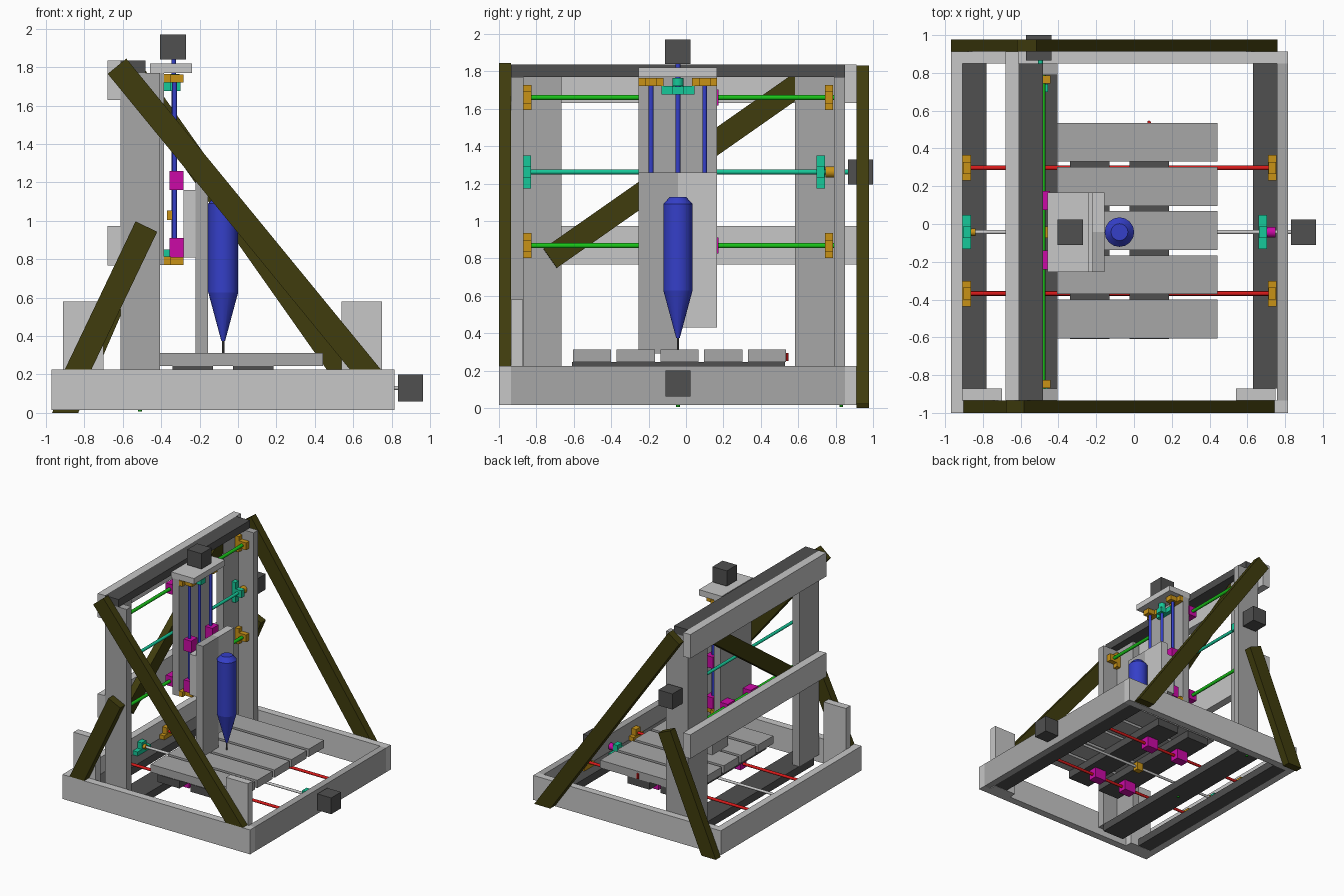
import bpy, bmesh, math
from mathutils import Vector

if "Cube" in bpy.data.objects:
    bpy.data.objects.remove(bpy.data.objects["Cube"])


def material(name, r, g, b):
    m = bpy.data.materials.new(name)
    m.diffuse_color = (r, g, b, 1)
    m.use_nodes = True
    m.node_tree.nodes["Principled BSDF"].inputs["Base Color"].default_value = m.diffuse_color
    return m


LIGHT = material("light grey", .57, .57, .57)
MID = material("mid grey", .39, .39, .39)
DARK = material("dark grey", .08, .08, .08)
OLIVE = material("dark olive", .05, .045, .004)
GREEN = material("green", .01, .55, .01)
RED = material("red", .68, .01, .01)
BLUE = material("blue", .035, .05, .58)
TEAL = material("teal", .008, .58, .32)
ORANGE = material("orange", .58, .29, .008)
MAGENTA = material("magenta", .6, .003, .38)


def finish(name, bm, mat):
    bmesh.ops.recalc_face_normals(bm, faces=bm.faces)
    me = bpy.data.meshes.new(name)
    bm.to_mesh(me)
    bm.free()
    me.materials.append(mat)
    ob = bpy.data.objects.new(name, me)
    bpy.context.collection.objects.link(ob)
    return ob


def box(name, x0, x1, y0, y1, z0, z1, mat):
    bm = bmesh.new()
    bmesh.ops.create_cube(bm, size=1)
    for v in bm.verts:
        v.co = ((x0 + x1) / 2 + v.co.x * (x1 - x0),
                (y0 + y1) / 2 + v.co.y * (y1 - y0),
                (z0 + z1) / 2 + v.co.z * (z1 - z0))
    return finish(name, bm, mat)


def cbox(name, c, size, mat):
    a = [c[i] - size[i] / 2 for i in range(3)]
    b = [c[i] + size[i] / 2 for i in range(3)]
    return box(name, a[0], b[0], a[1], b[1], a[2], b[2], mat)


def rod(name, p, q, r, mat, r2=None, sides=16):
    p, q = Vector(p), Vector(q)
    bm = bmesh.new()
    bmesh.ops.create_cone(bm, cap_ends=True, segments=sides, radius1=r,
                          radius2=r if r2 is None else r2, depth=(q - p).length)
    rot = (q - p).to_track_quat('Z', 'Y')
    for v in bm.verts:
        v.co = rot @ v.co + (p + q) / 2
    ob = finish(name, bm, mat)
    bpy.context.view_layer.objects.active = ob
    ob.select_set(True)
    bpy.ops.object.shade_smooth_by_angle(angle=math.radians(35))
    ob.select_set(False)


def plank_xz(name, bottom, top, y0, y1, width=.125):
    """Diagonal plank: level cut at the bottom, square cut at the top."""
    b, t = Vector(bottom), Vector(top)
    d = (t - b).normalized()
    n = Vector((d.y, -d.x)) * width / 2
    h = Vector((width / 2 / d.y * (1 if n.x > 0 else -1), 0))
    outline = [b - h, b + h, t + n, t - n]
    bm = bmesh.new()
    rings = [[bm.verts.new((p.x, y, p.y)) for p in outline] for y in (y0, y1)]
    for r in rings:
        bm.faces.new(r)
    for i in range(4):
        j = (i + 1) % 4
        bm.faces.new((rings[0][i], rings[0][j], rings[1][j], rings[1][i]))
    finish(name, bm, OLIVE)


def bracket(name, c, along, wide, width, mount, mat):
    """Rod support: flange on the mounting face plus a block round the rod."""
    up = 3 - along - wide
    f, s = list(c), [0, 0, 0]
    f[up] = mount + .0175
    s[along], s[wide], s[up] = .044, width, .035
    cbox(name + "_flange", f, s, mat)
    k, s = list(c), [0, 0, 0]
    top = c[up] + .04
    k[up] = (mount + top) / 2
    s[along], s[wide], s[up] = .042, .062, top - mount
    cbox(name + "_block", k, s, mat)


CY = -.043   # centre line of the tool and screws

# Base frame
box("base_front_board", -.97, .815, -1, -.935, .015, .225, LIGHT)
box("base_back_board", -.97, .815, .85, .912, .015, .225, LIGHT)
box("base_left_board", -.97, -.908, -.935, .85, .015, .225, LIGHT)
box("base_right_board", .758, .815, -.935, .85, .015, .225, MID)
for n, x0, x1 in (("left", -.908, -.78), ("right", .63, .758), ("gantry", -.61, -.405)):
    box("base_plank_" + n, x0, x1, -.87, .85, .015, .08, DARK)
for x0 in (-.91, .54):
    box("brace_post", x0, x0 + .21, -.935, -.872, .015, .58, LIGHT)

# Gantry columns, crossbeams and top board
for y0, y1, w0, w1 in ((-.935, -.87, -.87, -.665), (.79, .85, .583, .79)):
    box("column_side_board", -.612, -.405, y0, y1, .08, 1.77, MID)
    box("column_face_board", -.612, -.547, w0, w1, .08, 1.77, MID)
for z0 in (.768, 1.63):
    box("gantry_crossbeam", -.68, -.612, -.935, .912, z0, z0 + .205, LIGHT)
box("gantry_top_board", -.612, -.482, -.935, .85, 1.77, 1.835, DARK)

# Braces
plank_xz("front_long_brace", (.664, .225), (-.63, 1.805), -1, -.935)
plank_xz("front_short_brace", (-.833, .225), (-.477, .97), -1, -.935)
plank_xz("back_long_brace", (.683, .02), (-.567, 1.795), .912, .978)
plank_xz("back_short_brace", (-.9, 0), (-.477, .97), .912, .978)

# Diagonal brace inside the gantry, leaning slightly back towards its top
a, b = Vector((-.542, -.727, .80)), Vector((-.582, .62, 1.743))
d = (b - a).normalized()
side = d.cross(Vector((1, 0, 0))).normalized()
out = side.cross(d).normalized()
bm = bmesh.new()
bmesh.ops.create_cube(bm, size=1)
for v in bm.verts:
    u = v.co.copy()
    v.co = (a + b) / 2 + d * u.z * (b - a).length + side * u.y * .126 + out * u.x * .06
finish("gantry_diagonal_brace", bm, OLIVE)

# Bed slats and bearers
for i in range(5):
    y = -.605 + i * .2338
    box("bed_slat", -.407, .443, y, y + .205, .245, .312, MID)
for x0 in (-.34, -.025):
    box("bed_bearer", x0, x0 + .21, -.61, .53, .18, .245, DARK)
rod("bed_red_screw", (.08, .538, .25), (.08, .538, .295), .01, RED, sides=8)

# Bed rods, bearings, screw and motor
for y in (.297, -.368):
    rod("bed_rod", (-.9, y, .13), (.75, y, .13), .012, RED)
    for x in (-.885, .732):
        bracket("bed_rod_support", (x, y, .13), 0, 1, .135, .08, ORANGE)
    for x in (-.235, .08):
        cbox("bed_bearing", (x, y, .135), (.11, .08, .09), MAGENTA)
rod("bed_screw", (-.9, CY, .13), (.84, CY, .13), .011, LIGHT)
for x in (-.885, .682):
    bracket("bed_screw_support", (x, CY, .13), 0, 1, .18, .08, TEAL)
rod("bed_screw_end_collar", (-.865, CY, .13), (-.84, CY, .13), .02, ORANGE)
rod("bed_coupler", (.702, CY, .13), (.75, CY, .13), .028, MAGENTA)
cbox("bed_screw_nut", (-.08, CY, .13), (.06, .05, .07), ORANGE)
cbox("bed_motor", (.898, CY, .13), (.132, .134, .14), DARK)

# Gantry rods, bearings, screw and motor
for z in (.868, 1.66):
    rod("gantry_rod", (-.483, -.87, z), (-.483, .79, z), .014, GREEN)
    for y in (-.848, .764):
        bracket("gantry_rod_support", (-.483, y, z), 1, 2, .134, -.547, ORANGE)
    for y in (-.19, .125):
        cbox("gantry_bearing", (-.482, y, z), (.075, .1, .085), MAGENTA)
rod("gantry_screw", (-.495, -.87, 1.262), (-.495, .88, 1.262), .013, TEAL)
for y in (-.85, .72):
    bracket("gantry_screw_support", (-.495, y, 1.262), 1, 2, .175, -.547, TEAL)
rod("gantry_coupler", (-.495, .745, 1.262), (-.495, .79, 1.262), .03, ORANGE)
cbox("gantry_screw_nut", (-.475, CY, 1.262), (.06, .06, .06), ORANGE)
cbox("gantry_motor", (-.504, .933, 1.262), (.134, .134, .134), DARK)

# Vertical carriage
Y0, Y1 = -.255, .167
box("carriage_back_plate", -.445, -.385, Y0, Y1, .77, 1.77, MID)
box("carriage_top_plate", -.457, -.24, Y0, Y1, 1.77, 1.82, LIGHT)
for y in (-.187, .1):
    rod("carriage_rod", (-.33, y, .78), (-.33, y, 1.76), .0125, BLUE)
    for z in (.792, 1.742):
        bracket("carriage_rod_support", (-.325, y, z), 2, 1, .134, -.385, ORANGE)
    for z in (.86, 1.21):
        cbox("carriage_bearing", (-.32, y, z), (.072, .085, .1), MAGENTA)
rod("carriage_screw", (-.335, CY, .8), (-.335, CY, 1.85), .0125, BLUE)
for z in (.83, 1.698):
    bracket("carriage_screw_support", (-.34, CY, z), 2, 1, .175, -.385, TEAL)
rod("carriage_coupler", (-.335, CY, 1.72), (-.335, CY, 1.765), .03, TEAL)
cbox("carriage_screw_nut", (-.345, CY, 1.03), (.05, .06, .05), ORANGE)
cbox("carriage_motor", (-.338, CY, 1.905), (.136, .136, .132), DARK)
for y in (-.2, .13):
    for z in (.82, 1.69):
        rod("carriage_bolt", (-.46, y, z), (-.44, y, z), .01, GREEN, sides=8)

# Tool plate and spindle
box("tool_spacer", -.285, -.22, Y0, Y1, .81, 1.16, LIGHT)
box("tool_nut_block", -.285, -.22, CY - .03, CY + .03, 1.01, 1.05, LIGHT)
box("tool_plate_left", -.22, -.155, Y0, CY, .29, 1.26, MID)
box("tool_plate_right", -.22, -.155, CY, Y1, .43, 1.26, LIGHT)
SX = -.077
rod("spindle_cap", (SX, CY, 1.09), (SX, CY, 1.127), .078, BLUE, .045)
rod("spindle_body", (SX, CY, .628), (SX, CY, 1.09), .078, BLUE)
rod("spindle_nose", (SX, CY, .375), (SX, CY, .628), .01, BLUE, .078)
rod("cutting_bit", (SX, CY, .31), (SX, CY, .378), .006, DARK, sides=8)

# Small bolts under the base planks
for x, y in ((-.51, CY), (-.51, .83)):
    rod("base_bolt", (x, y, .006), (x, y, .02), .01, GREEN, sides=8)
